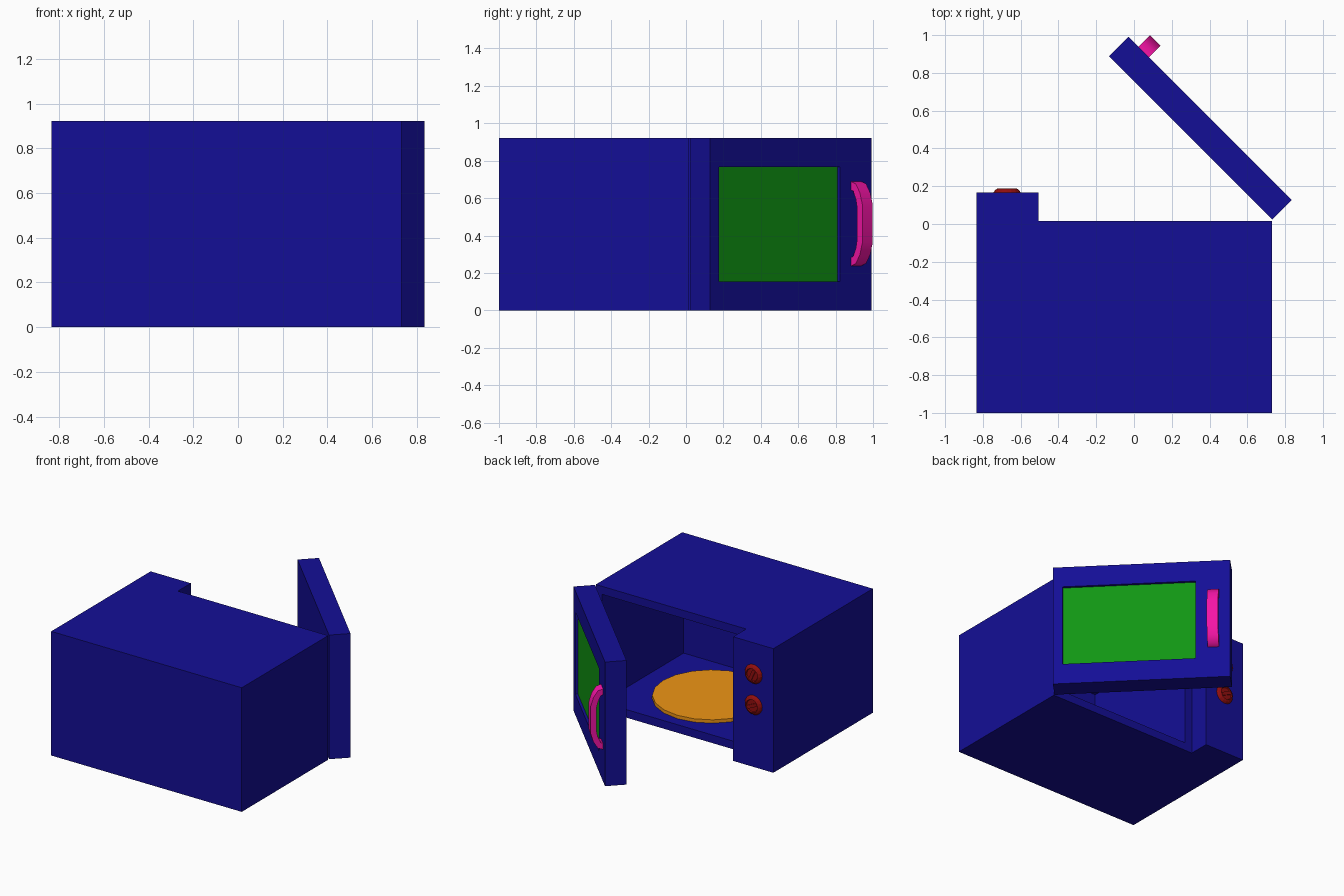
import bpy, bmesh, math
from mathutils import Matrix, Vector

if "Cube" in bpy.data.objects:
    bpy.data.objects.remove(bpy.data.objects["Cube"])

H = 0.922  # overall height


def material(name, rgb):
    m = bpy.data.materials.new(name)
    m.diffuse_color = (*rgb, 1)
    m.use_nodes = True
    m.node_tree.nodes["Principled BSDF"].inputs["Base Color"].default_value = m.diffuse_color
    return m


BLUE = material("blue", (0.007, 0.0045, 0.305))
GREEN = material("green", (0.0056, 0.305, 0.007))
ORANGE = material("orange", (0.86, 0.30, 0.0075))
PINK = material("pink", (0.91, 0.007, 0.38))
RED = material("red", (0.28, 0.0045, 0.0045))


def finish(name, bm, mat=None, matrix=None):
    bmesh.ops.recalc_face_normals(bm, faces=bm.faces)
    mesh = bpy.data.meshes.new(name)
    bm.to_mesh(mesh)
    bm.free()
    ob = bpy.data.objects.new(name, mesh)
    bpy.context.collection.objects.link(ob)
    if mat:
        mesh.materials.append(mat)
    if matrix:
        ob.matrix_world = matrix
    return ob


def prism(name, points, sweep, mat=None, matrix=None):
    """Extrude a closed 3D outline along a vector."""
    bm = bmesh.new()
    face = bm.faces.new([bm.verts.new(p) for p in points])
    geom = bmesh.ops.extrude_face_region(bm, geom=[face])["geom"]
    bmesh.ops.translate(bm, vec=Vector(sweep),
                        verts=[g for g in geom if isinstance(g, bmesh.types.BMVert)])
    return finish(name, bm, mat, matrix)


def box(name, x, y, z, mat=None, matrix=None):
    outline = [(x[0], y[0], z[0]), (x[1], y[0], z[0]), (x[1], y[1], z[0]), (x[0], y[1], z[0])]
    return prism(name, outline, (0, 0, z[1] - z[0]), mat, matrix)


def cut(ob, cutter):
    cutter.hide_render = True
    cutter.hide_viewport = True
    mod = ob.modifiers.new("opening", 'BOOLEAN')
    mod.operation = 'DIFFERENCE'
    mod.solver = 'EXACT'
    mod.object = cutter


# Oven body with the control panel standing proud, hollowed out
body = prism("body", [(-0.835, -1, 0), (0.731, -1, 0), (0.731, 0.015, 0), (-0.505, 0.015, 0),
                      (-0.505, 0.167, 0), (-0.835, 0.167, 0)], (0, 0, H), BLUE)
cut(body, box("cavity_cutter", (-0.443, 0.68), (-0.943, 0.1), (0.06, H - 0.06)))

# Turntable plate
bm = bmesh.new()
bmesh.ops.create_cone(bm, cap_ends=True, segments=20, radius1=0.4, radius2=0.4, depth=0.025)
finish("turntable", bm, ORANGE, Matrix.Translation((0.114, -0.463, 0.0725)))

# Open door, built in hinge space: -x runs away from the hinge, +y faces outwards
hinge = Matrix.Translation((0.835, 0.128, 0)) @ Matrix.Rotation(math.radians(-45), 4, 'Z')
door = box("door", (-1.222, 0), (-0.147, 0), (0, H), BLUE, hinge)
cut(door, box("window_cutter", (-0.984, -0.068), (-0.03, 0.2), (0.155, H - 0.155), None, hinge))
# Window pane set into the shallow pocket of the door
box("window", (-0.984, -0.068), (-0.03, -0.018), (0.155, H - 0.155), GREEN, hinge)

# Arched door handle: half profile mirrored about its middle height
mid = 0.463
outer = [(0.0, 0.225), (0.035, 0.213), (0.066, 0.165), (0.085, 0.1)]
inner = [(0.045, 0.085), (0.035, 0.13), (0.015, 0.175), (0.0, 0.18)]
top = [(-1.068, y, mid + z) for y, z in outer]
bottom = [(-1.068, y, mid - z) for y, z in reversed(outer)]
under = [(-1.068, y, mid - z) for y, z in reversed(inner)]
over = [(-1.068, y, mid + z) for y, z in inner]
handle = prism("door_handle", top + bottom + under + over, (-0.078, 0, 0), PINK, hinge)
handle.data.shade_smooth()
handle.data.set_sharp_from_angle(angle=math.radians(50))

# Two dials: round-edged dished discs with a grip bar, turned to different angles
for name, z, angle in (("upper_dial", 0.69, 65), ("lower_dial", 0.46, 25)):
    place = (Matrix.Translation((-0.672, 0.167, z)) @ Matrix.Rotation(math.radians(-90), 4, 'X')
             @ Matrix.Rotation(math.radians(angle), 4, 'Z'))
    bm = bmesh.new()
    bmesh.ops.create_cone(bm, cap_ends=True, segments=16, radius1=0.072, radius2=0.062,
                          depth=0.014, matrix=Matrix.Translation((0, 0, 0.007)))
    cap = max(bm.faces, key=lambda f: f.calc_center_median().z)
    for inset, rise in ((0.014, 0.008), (0.004, -0.008)):
        bmesh.ops.inset_region(bm, faces=[cap], thickness=inset)
        bmesh.ops.translate(bm, verts=cap.verts, vec=(0, 0, rise))
    finish(name, bm, RED, place)
    box(name + "_grip", (-0.044, 0.044), (-0.012, 0.012), (0.01, 0.022), RED, place)
